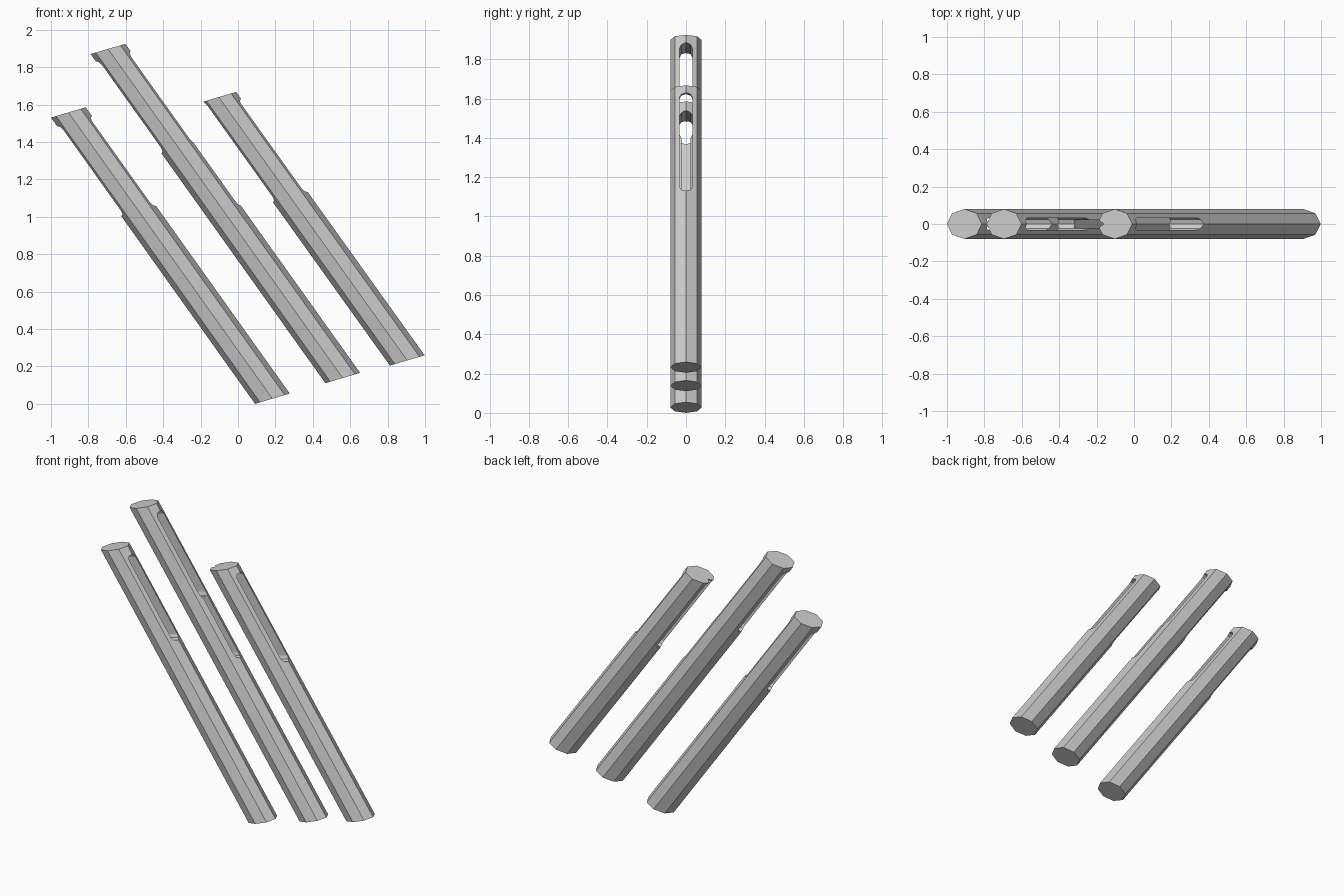
import bpy, bmesh, math
from mathutils import Vector

if "Cube" in bpy.data.objects:
    bpy.data.objects.remove(bpy.data.objects["Cube"])

U = Vector((0.093, 0, 0.0275))   # slanted end-cap half width
V = Vector((0, 0.08, 0))         # half depth


def loft(name, rings):
    """Closed solid between two rings of points."""
    bm = bmesh.new()
    a, b = [[bm.verts.new(p) for p in r] for r in rings]
    n = len(a)
    bm.faces.new(a)
    bm.faces.new(b[::-1])
    for i in range(n):
        bm.faces.new((a[i], b[i], b[(i + 1) % n], a[(i + 1) % n]))
    bmesh.ops.recalc_face_normals(bm, faces=bm.faces)
    me = bpy.data.meshes.new(name)
    bm.to_mesh(me)
    bm.free()
    ob = bpy.data.objects.new(name, me)
    bpy.context.collection.objects.link(ob)
    return ob


def slot_ring(top, axis, side, start, end, half):
    """Rounded slot outline at a sideways offset; start/end are fractions of the pipe length."""
    pts = []
    r = 0.016
    for k in range(10):
        t = math.pi * (k % 5) / 4
        if k < 5:
            f, y = end - r + r * math.sin(t), half * math.cos(t)
        else:
            f, y = start + r - r * math.sin(t), -half * math.cos(t)
        pts.append(top + U * side + axis * f + Vector((0, y, 0)))
    return pts


def pipe(name, top, bottom, slots):
    top, bottom = Vector((top[0], 0, top[1])), Vector((bottom[0], 0, bottom[1]))
    axis = bottom - top
    # eight-sided slanted tube
    octagon = [U * math.cos(i * math.pi / 4) + V * math.sin(i * math.pi / 4) for i in range(8)]
    ob = loft(name, [[c + p for p in octagon] for c in (top, bottom)])
    # slot cutters
    cutters = []
    for ends, half in slots:
        c = loft(name + "_cutter", [slot_ring(top, axis, s, f0, f1, half) for s, f0, f1 in ends])
        c.hide_render = True
        m = ob.modifiers.new("slot", 'BOOLEAN')
        m.operation, m.solver, m.object = 'DIFFERENCE', 'EXACT', c
        cutters.append(c)
    bpy.context.view_layer.update()
    me = bpy.data.meshes.new_from_object(ob.evaluated_get(bpy.context.evaluated_depsgraph_get()))
    ob.modifiers.clear()
    ob.data = me
    for c in cutters:
        bpy.data.objects.remove(c)


# left, middle and right pipes: slot ends are (side, start, end)
pipe("left_pipe", (-0.907, 1.558), (0.184, 0.0275),
     [([(-1.3, 0.03, 0.345), (1.3, 0.03, 0.345)], 0.033)])
pipe("middle_pipe", (-0.695, 1.8975), (0.56, 0.138),
     [([(-1.3, 0.022, 0.302), (1.3, 0.022, 0.302)], 0.033),
      ([(0.0, 0.24, 0.492), (1.3, 0.24, 0.492)], 0.022)])
pipe("right_pipe", (-0.103, 1.64), (0.905, 0.232),
     [([(-1.3, -0.011, 0.38), (1.3, 0.032, 0.38)], 0.033)])
